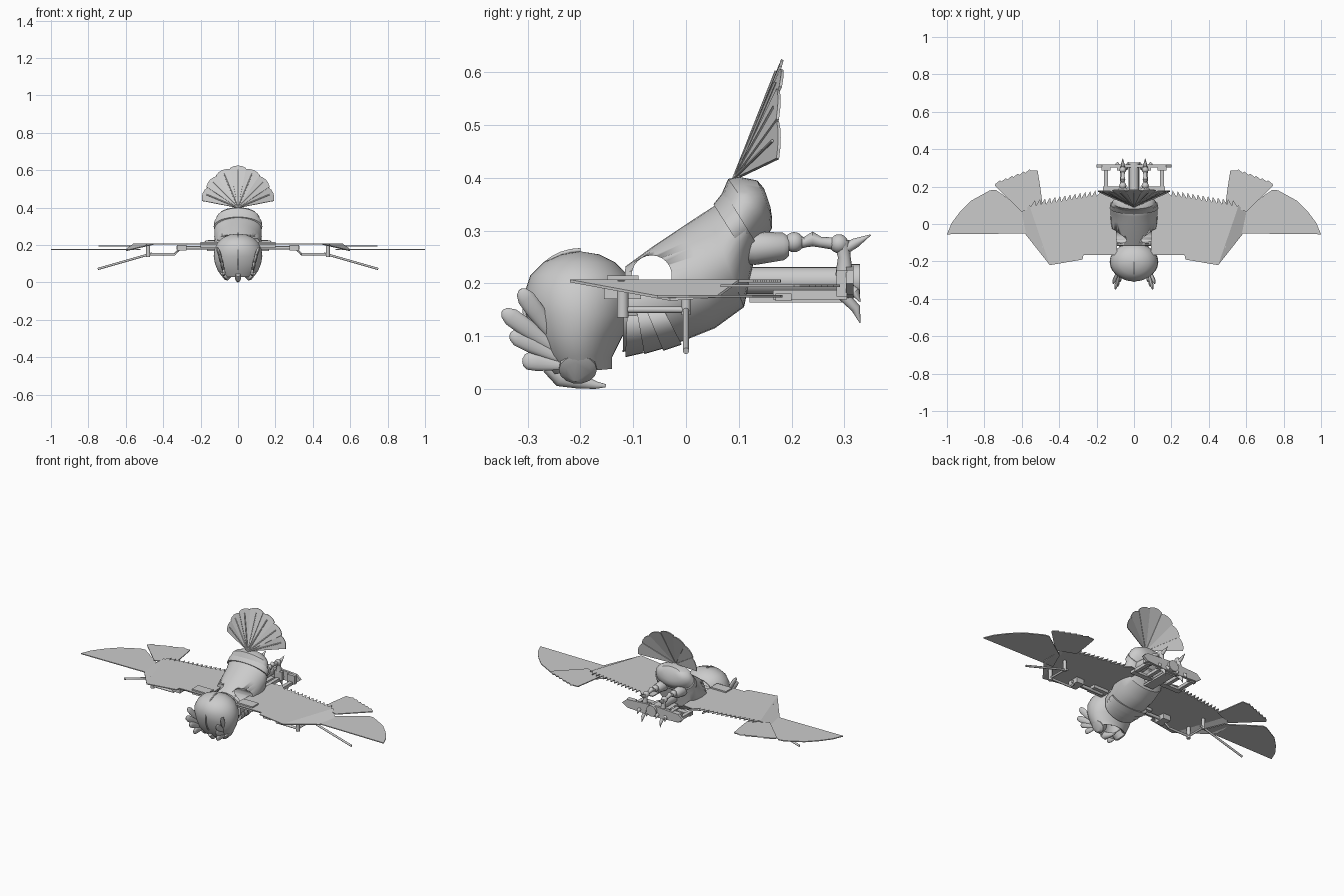
import bpy, bmesh
from math import sin, cos, pi, radians
from mathutils import Vector

if "Cube" in bpy.data.objects:
    bpy.data.objects.remove(bpy.data.objects["Cube"])

grey = bpy.data.materials.new("plain_grey")
grey.use_nodes = True
grey.diffuse_color = (0.6, 0.6, 0.6, 1)
grey.node_tree.nodes["Principled BSDF"].inputs["Base Color"].default_value = (0.6, 0.6, 0.6, 1)


def finish(name, bm, smooth=True):
    bmesh.ops.recalc_face_normals(bm, faces=bm.faces)
    mesh = bpy.data.meshes.new(name)
    bm.to_mesh(mesh)
    bm.free()
    mesh.materials.append(grey)
    ob = bpy.data.objects.new(name, mesh)
    bpy.context.collection.objects.link(ob)
    if smooth:
        bpy.ops.object.select_all(action='DESELECT')
        ob.select_set(True)
        bpy.context.view_layer.objects.active = ob
        bpy.ops.object.shade_smooth_by_angle(angle=radians(35))
    return ob


def skin(name, loops):
    """Join closed loops of points into a capped surface."""
    bm = bmesh.new()
    rings = [[bm.verts.new(p) for p in loop] for loop in loops]
    n = len(rings[0])
    for a, b in zip(rings, rings[1:]):
        for i in range(n):
            j = (i + 1) % n
            bm.faces.new((a[i], a[j], b[j], b[i]))
    bm.faces.new(rings[0])
    bm.faces.new(rings[-1])
    return finish(name, bm)


def shell(name, sections, n=32):
    """Ellipses spanning two (y, z) points, with a half width in x."""
    loops = []
    for y1, z1, y2, z2, w in sections:
        c = Vector((0, (y1 + y2) / 2, (z1 + z2) / 2))
        v = Vector((0, (y1 - y2) / 2, (z1 - z2) / 2))
        loops.append([c + v * cos(t) + Vector((w * sin(t), 0, 0))
                      for t in (2 * pi * i / n for i in range(n))])
    return skin(name, loops)


def tube(name, path, radii, flat=1.0, n=14):
    """Round or flattened tube along a path."""
    path = [Vector(p) for p in path]
    if not isinstance(radii, (list, tuple)):
        radii = [radii] * len(path)
    loops = []
    for i, p in enumerate(path):
        t = (path[min(i + 1, len(path) - 1)] - path[max(i - 1, 0)]).normalized()
        ref = Vector((0, 1, 0)) if abs(t.x) > 0.8 else Vector((1, 0, 0))
        u = t.cross(ref).normalized()
        v = u.cross(t)
        loops.append([p + (u * cos(a) + v * (flat * sin(a))) * radii[i]
                      for a in (2 * pi * k / n for k in range(n))])
    return skin(name, loops)


def plate(name, points, thick=(0, 0, -0.005)):
    bm = bmesh.new()
    face = bm.faces.new([bm.verts.new(p) for p in points])
    ext = bmesh.ops.extrude_face_region(bm, geom=[face], use_keep_orig=True)
    moved = [g for g in ext["geom"] if isinstance(g, bmesh.types.BMVert)]
    bmesh.ops.translate(bm, vec=thick, verts=moved)
    return finish(name, bm, False)


def box(name, centre, size):
    x, y, z = (s / 2 for s in size)
    c = Vector(centre)
    return plate(name, [c + Vector(p) for p in
                        ((-x, -y, z), (x, -y, z), (x, y, z), (-x, y, z))], (0, 0, -2 * z))


def ball(name, centre, r):
    bm = bmesh.new()
    bmesh.ops.create_uvsphere(bm, u_segments=16, v_segments=10, radius=r)
    bmesh.ops.translate(bm, vec=centre, verts=bm.verts)
    return finish(name, bm)


def teeth(a, b, count, depth):
    """Saw-toothed edge between two flat points."""
    a, b = Vector(a), Vector(b)
    out = []
    for i in range(count):
        out.append(a.lerp(b, i / count))
        out.append(a.lerp(b, (i + 0.75) / count) + Vector((0, depth)))
    return [(p.x, p.y) for p in out] + [(b.x, b.y)]


# Head, hollow underneath
shell("head", [
    (-.203, .26, -.197, .26, .004), (-.235, .255, -.165, .255, .045),
    (-.27, .24, -.135, .24, .08), (-.295, .215, -.11, .215, .108),
    (-.307, .18, -.10, .18, .125), (-.303, .14, -.103, .14, .13),
    (-.29, .10, -.12, .10, .123), (-.275, .065, -.14, .06, .108),
    (-.25, .028, -.14, .038, .085), (-.24, .035, -.15, .045, .07),
    (-.22, .09, -.16, .09, .05)], 40)
tube("head_ridge", [(0, -.2 - .106 * cos(a), .15 + .113 * sin(a))
                    for a in (radians(d) for d in range(-60, 91, 10))], .004)
tube("beak", [(0, -.26, .045), (0, -.235, .025), (0, -.2, .014), (0, -.17, .007), (0, -.152, .006)],
     [.016, .022, .014, .007, .003], .8)

# Body, with an opening through the shoulders
body = shell("body", [
    (-.115, .232, -.12, .07, .10), (-.06, .272, -.02, .085, .118),
    (0, .312, .055, .115, .125), (.04, .338, .11, .155, .127),
    (.062, .352, .125, .225, .126), (.085, .352, .135, .27, .124)])
cutter = tube("shoulder_cutter", [(-.3, -.065, .215), (.3, -.065, .215)], .038, n=24)
cut = body.modifiers.new("opening", 'BOOLEAN')
cut.object = cutter
cut.operation = 'DIFFERENCE'
cutter.hide_render = True
bpy.context.view_layer.objects.active = body
bpy.ops.object.modifier_apply(modifier=cut.name)
bpy.data.objects.remove(cutter)

shell("rump", [
    (.06, .352, .125, .255, .128), (.08, .398, .155, .29, .115),
    (.10, .402, .163, .305, .105), (.135, .395, .163, .325, .08),
    (.148, .38, .16, .345, .05)])
shell("rump_band", [(.052, .35, .118, .245, .130), (.072, .375, .14, .265, .128)])
for i in range(3):
    y = -.115 + i * .036
    shell(f"neck_band_{i}", [(-.11 + i * .01, .185, y, .06 + i * .006, .104 + i * .006),
                             (-.09 + i * .015, .185, y + .035, .068 + i * .008, .106 + i * .006)])

# Tail fan of overlapping feathers
half = radians(11.5)
for i in range(-3, 4):
    mid = i * radians(22.5)
    reach = .225 - .007 * abs(i)
    pts = []
    for a, r in ((-half, .015), (-half, reach * .96), (-half / 2, reach * .99), (0, reach),
                 (half / 2, reach * .99), (half, reach * .96), (half, .015)):
        pts.append((r * sin(mid + a), .09 + .4 * r + .003 * (i % 2), .4 + r * cos(mid + a)))
    plate(f"tail_feather_{i + 4}", pts, (0, .005, -.002))
    tube(f"tail_quill_{i + 4}", [(0, .091, .4), (reach * .9 * sin(mid), .09 + .36 * reach,
                                 .4 + reach * .9 * cos(mid))], .003, n=6)

# Paired parts
for side, s in (("left", 1), ("right", -1)):
    def m(points, z=None):
        return [(s * p[0], p[1], p[2] if z is None else z) for p in points]

    # Wing panels
    inner = [(.09, -.165), (.27, -.165), (.275, -.19), (.45, -.22), (.56, .10)]
    inner += teeth((.55, .095), (.2, .15), 13, .03) + [(.17, .18), (.1, .17)]
    plate(side + "_inner_wing", m(inner, .207))
    plate(side + "_wing_fold", m([(.45, -.22, .207), (.6, -.03, .172), (.6, .06, .178), (.56, .10, .207)]))
    plate(side + "_wing_tip", m([(.52, -.05), (1, -.055), (.975, .005), (.93, .065), (.87, .125),
                                 (.77, .18), (.74, .183), (.57, .065)], .178))
    rear = [(.6, .065), (.745, .205)] + teeth((.74, .215), (.55, .285), 6, .01)
    plate(side + "_rear_wing", m(rear + [(.515, .285), (.5, .19), (.49, .11)], .198))

    # Wing linkage underneath
    box(side + "_shoulder_block", (s * .15, -.12, .2), (.1, .06, .03))
    box(side + "_hinge_block", (s * .3, -.12, .185), (.05, .07, .03))
    tube(side + "_spar", m([(.12, -.12, .185), (.33, -.12, .185)]), .009)
    tube(side + "_lower_rod", m([(.31, -.12, .18), (.34, -.12, .15), (.48, -.12, .15)]), .007)
    tube(side + "_elbow_pin", m([(.48, -.12, .135), (.48, -.12, .205)]), .011)
    tube(side + "_rear_rod", m([(.48, -.12, .15), (.48, .005, .15)]), .006)
    tube(side + "_rear_pin", m([(.48, 0, .14), (.48, 0, .205)]), .009)
    tube(side + "_outer_strut", m([(.46, 0, .155), (.75, 0, .072)]), .006)

    # Face and crest
    tube(side + "_eye", m([(.055, -.205, .06), (.08, -.205, .036), (.085, -.205, .032)]),
         [.036, .036, .024])
    for i, (y, z) in enumerate(((-.315, .188), (-.348, .148), (-.333, .105), (-.31, .055))):
        a, b = Vector((s * .075, -.235, .08 + i * -.012)), Vector((s * (.112 - .012 * i), y, z))
        tube(f"{side}_crest_{i}", [a, a.lerp(b, .6), a.lerp(b, .85), a.lerp(b, .96), b],
             [.008, .017, .017, .011, .003], .5)

    # Leg and claws
    x = .06
    tube(side + "_thigh", m([(x, .10, .265), (x, .13, .267), (x, .185, .27), (x, .195, .27)]),
         [.028, .032, .026, .018])
    ball(side + "_knee", (s * x, .205, .278), .019)
    tube(side + "_shin", m([(x, .2, .278), (x, .225, .278), (x, .24, .284), (x, .255, .278), (x, .285, .275)]),
         [.017, .01, .014, .01, .012])
    ball(side + "_ankle", (s * x, .29, .275), .018)
    tube(side + "_foot", m([(x, .295, .28), (x, .3, .25), (x, .3, .215)]), [.015, .012, .017])
    for i, (dx, z0, z1) in enumerate(((0, .262, .292), (.03, .20, .165), (-.03, .20, .165), (0, .18, .125))):
        tube(f"{side}_claw_{i}", m([(x + dx * .5, .295, z0), (x + dx, .322, (z0 + z1) / 2),
                                    (x + dx, .35 if i == 0 else .33, z1)]), [.011, .009, .001])

    # Cargo frame posts
    for j, px in enumerate((.065, .15)):
        box(f"{side}_frame_post_{j}", (s * px, .235, .178), (.022, .14, .018))
        box(f"{side}_frame_foot_{j}", (s * px, .295, .2), (.05, .02, .05))
    box(side + "_frame_rail", (s * .1, .185, .174), (.13, .03, .014))

# Cargo carried by the feet
tube("cargo_cylinder", [(0, .11, .205), (0, .325, .205)], .026, n=20)
tube("cargo_cap", [(0, .31, .205), (0, .33, .205)], .032, n=20)
box("cargo_tray", (0, .21, .17), (.06, .18, .012))
plate("cargo_end_plate", [(.2, .303, .2), (.17, .303, .225), (0, .303, .235), (-.17, .303, .225),
                          (-.2, .303, .2), (-.17, .303, .178), (0, .303, .168), (.17, .303, .178)],
      (0, .014, 0))
